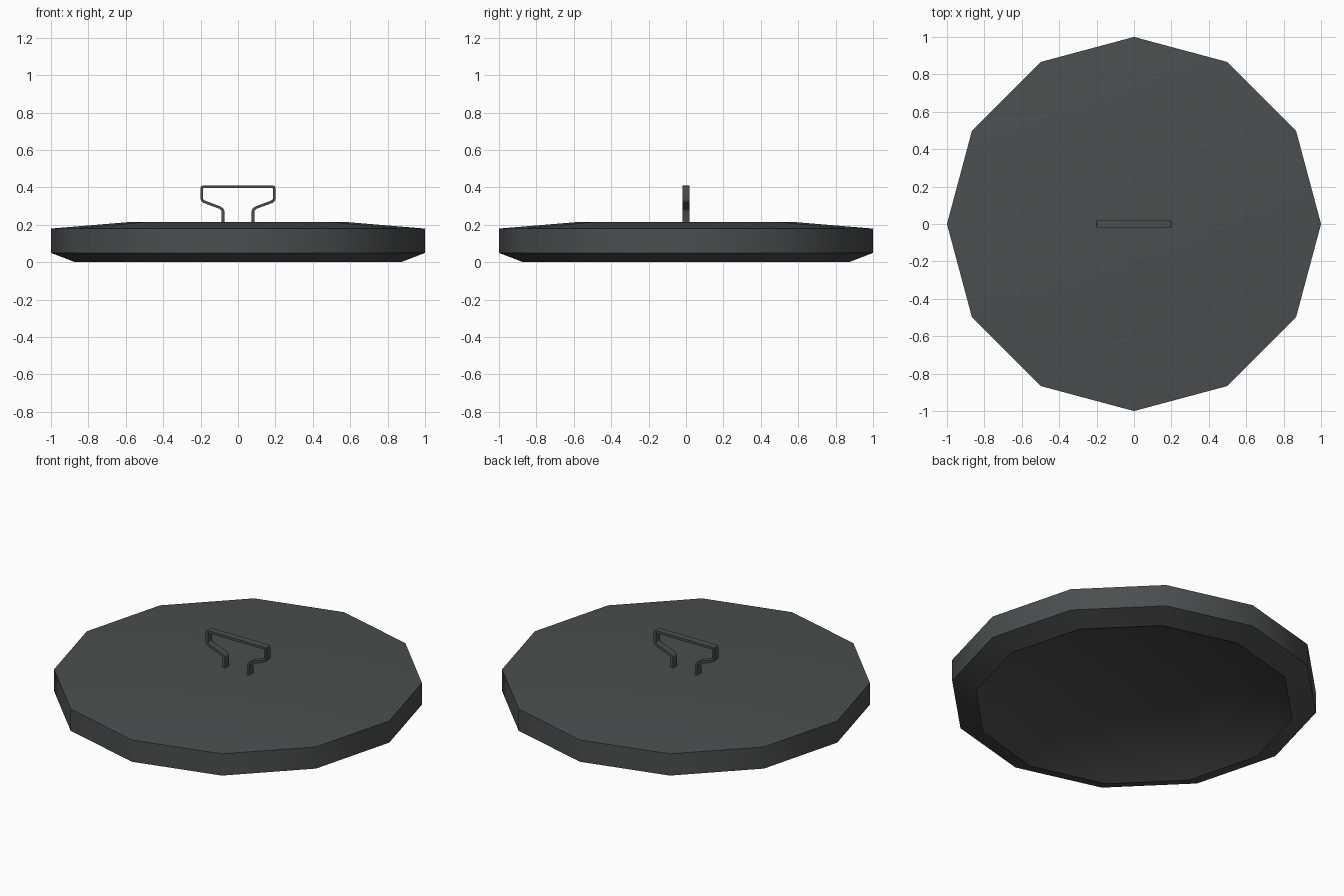
import bpy, bmesh, math
from mathutils import Vector

if "Cube" in bpy.data.objects:
    bpy.data.objects.remove(bpy.data.objects["Cube"])

mat = bpy.data.materials.new("dark_iron")
mat.diffuse_color = (0.07, 0.077, 0.08, 1)
mat.use_nodes = True
mat.node_tree.nodes["Principled BSDF"].inputs["Base Color"].default_value = mat.diffuse_color


def finish(name, bm, angle):
    bmesh.ops.recalc_face_normals(bm, faces=bm.faces)
    mesh = bpy.data.meshes.new(name)
    bm.to_mesh(mesh)
    bm.free()
    obj = bpy.data.objects.new(name, mesh)
    bpy.context.collection.objects.link(obj)
    mesh.materials.append(mat)
    bpy.ops.object.select_all(action='DESELECT')
    obj.select_set(True)
    bpy.context.view_layer.objects.active = obj
    bpy.ops.object.shade_smooth_by_angle(angle=math.radians(angle))
    return obj


def bridge(bm, rings):
    for a, b in zip(rings, rings[1:]):
        n = len(a)
        for i in range(n):
            j = (i + 1) % n
            bm.faces.new((a[i], a[j], b[j], b[i]))


# Lid: twelve-sided turned profile, hollowed underneath
SIDES = 12
profile = [(0.58, 0.215), (1.0, 0.18), (1.0, 0.05), (0.87, 0.0), (0.58, 0.13)]
bm = bmesh.new()
rings = [[bm.verts.new((r * math.cos(math.tau * i / SIDES),
                        r * math.sin(math.tau * i / SIDES), z))
          for i in range(SIDES)] for r, z in profile]
bridge(bm, rings)
bm.faces.new(rings[0])
bm.faces.new(rings[-1])
finish("lid", bm, 34)

# Handle: flat bar bent along a mirrored path
half = [(0.08, 0.205), (0.08, 0.273), (0.085, 0.284), (0.096, 0.292),
        (0.182, 0.324), (0.19, 0.33), (0.193, 0.338), (0.193, 0.395),
        (0.191, 0.401), (0.185, 0.403)]
path = [Vector(p) for p in half] + [Vector((-x, z)) for x, z in reversed(half)]
T, W = 0.007, 0.02
bm = bmesh.new()
rings = []
for i, p in enumerate(path):
    d0 = (p - path[max(i - 1, 0)]).normalized()
    d1 = (path[min(i + 1, len(path) - 1)] - p).normalized()
    d = (d0 + d1).normalized()
    n = Vector((d.y, -d.x))
    k = T / max(d.dot(d1 if d1.length else d0), 0.5)
    a, b = p + n * k, p - n * k
    rings.append([bm.verts.new(v) for v in
                  ((a.x, -W, a.y), (a.x, W, a.y), (b.x, W, b.y), (b.x, -W, b.y))])
bridge(bm, rings)
bm.faces.new(rings[0])
bm.faces.new(rings[-1])
finish("handle", bm, 50)
